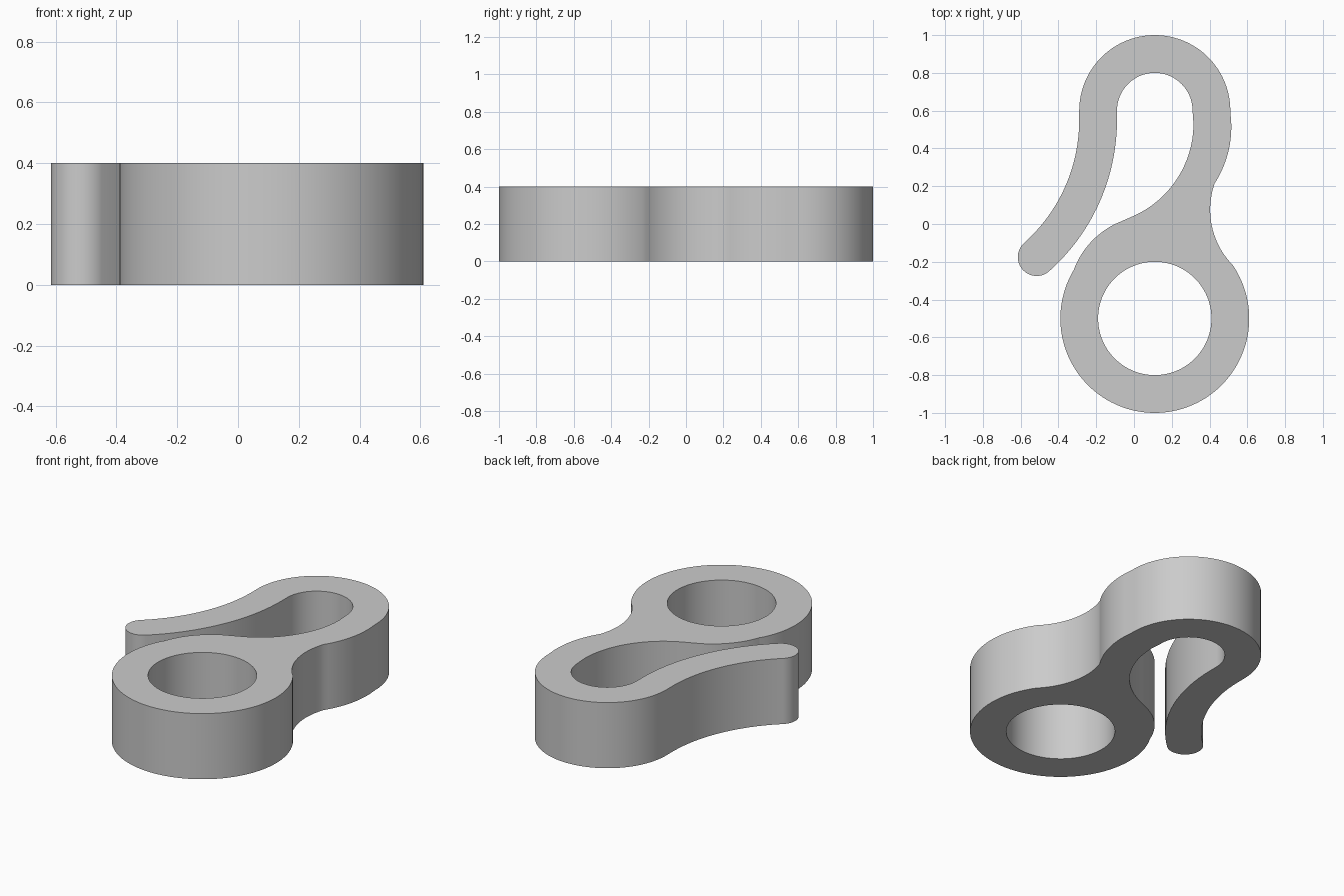
import bpy, bmesh
from math import atan2, ceil, cos, degrees, radians, sin, tau
from mathutils import Vector

HEIGHT = 0.4

cube = bpy.data.objects.get("Cube")
if cube:
    bpy.data.objects.remove(cube, do_unlink=True)


def arc(center, r, start, end):
    """Points on a circular arc, angles in degrees."""
    n = max(6, ceil(abs(end - start) / 3))
    angles = [radians(start + (end - start) * i / n) for i in range(n + 1)]
    return [Vector((center[0] + r * cos(a), center[1] + r * sin(a))) for a in angles]


def arc_through(p, q, s):
    """Points on the arc from p through q to s."""
    p, q, s = Vector(p), Vector(q), Vector(s)
    u, v = q - p, s - p
    d = 2 * u.cross(v)
    c = p + Vector((v.y * u.length_squared - u.y * v.length_squared,
                    u.x * v.length_squared - v.x * u.length_squared)) / d
    a0 = atan2(p.y - c.y, p.x - c.x)
    a1 = atan2(s.y - c.y, s.x - c.x)
    sweep = (a1 - a0) % tau if d > 0 else -((a0 - a1) % tau)
    return arc(c, (p - c).length, degrees(a0), degrees(a0 + sweep))


# Layout
ring = (0.11, -0.5)
bend = (0.11, 0.6)
tip = (-0.515, -0.175)
arm_center, arm_radius, arm_angle = (-1.161, 0.55), 0.971, -48.3

# Outer contour, clockwise round the ring and then along the hook
sections = [
    arc(ring, 0.5, 34.8, -210.2),                                    # ring
    arc_through((-0.322, -0.251), (-0.215, -0.082), (-0.1, 0.0)),    # shoulder
    arc_through((-0.02, 0.035), (0.252, 0.28), (0.315, 0.53)),       # inner neck
    arc(bend, 0.2, 0, 180),                                          # inner bend
    arc(arm_center, arm_radius + 0.1, 0, arm_angle),                 # arm inside
    arc(tip, 0.1, arm_angle, arm_angle - 180),                       # rounded tip
    arc(arm_center, arm_radius - 0.1, arm_angle, 0),                 # arm outside
    arc(bend, 0.4, 180, 0),                                          # outer bend
    arc_through((0.515, 0.53), (0.487, 0.34), (0.427, 0.215)),       # outer neck
    arc_through((0.427, 0.215), (0.404, 0.05), (0.52, -0.215)),      # waist
]
outline = []
for section in sections:
    for point in section:
        if not outline or (point - outline[-1]).length > 0.002:
            outline.append(point)
if (outline[0] - outline[-1]).length < 0.002:
    outline.pop()
hole = arc(ring, 0.3, 0, 360)[:-1]

# Filled profile with thickness
curve = bpy.data.curves.new("hook_profile", "CURVE")
curve.dimensions = "2D"
curve.fill_mode = "BOTH"
curve.extrude = HEIGHT / 2
for loop in (outline, hole):
    spline = curve.splines.new("POLY")
    spline.points.add(len(loop) - 1)
    for target, point in zip(spline.points, loop):
        target.co = (point.x, point.y, 0, 1)
    spline.use_cyclic_u = True

hook = bpy.data.objects.new("ring_hook", curve)
bpy.context.collection.objects.link(hook)
bpy.ops.object.select_all(action="DESELECT")
hook.select_set(True)
bpy.context.view_layer.objects.active = hook
bpy.ops.object.convert(target="MESH")
hook = bpy.context.object

# Weld caps to walls and stand the part on the floor
bm = bmesh.new()
bm.from_mesh(hook.data)
bmesh.ops.remove_doubles(bm, verts=bm.verts, dist=0.0001)
bmesh.ops.translate(bm, verts=bm.verts, vec=(0, 0, HEIGHT / 2))
bmesh.ops.recalc_face_normals(bm, faces=bm.faces)
bm.to_mesh(hook.data)
bm.free()

# Plain grey
grey = bpy.data.materials.new("light_grey")
grey.use_nodes = True
color = (0.6, 0.6, 0.6, 1)
grey.diffuse_color = color
grey.node_tree.nodes["Principled BSDF"].inputs["Base Color"].default_value = color
hook.data.materials.clear()
hook.data.materials.append(grey)
bpy.ops.object.shade_smooth_by_angle(angle=radians(30))
